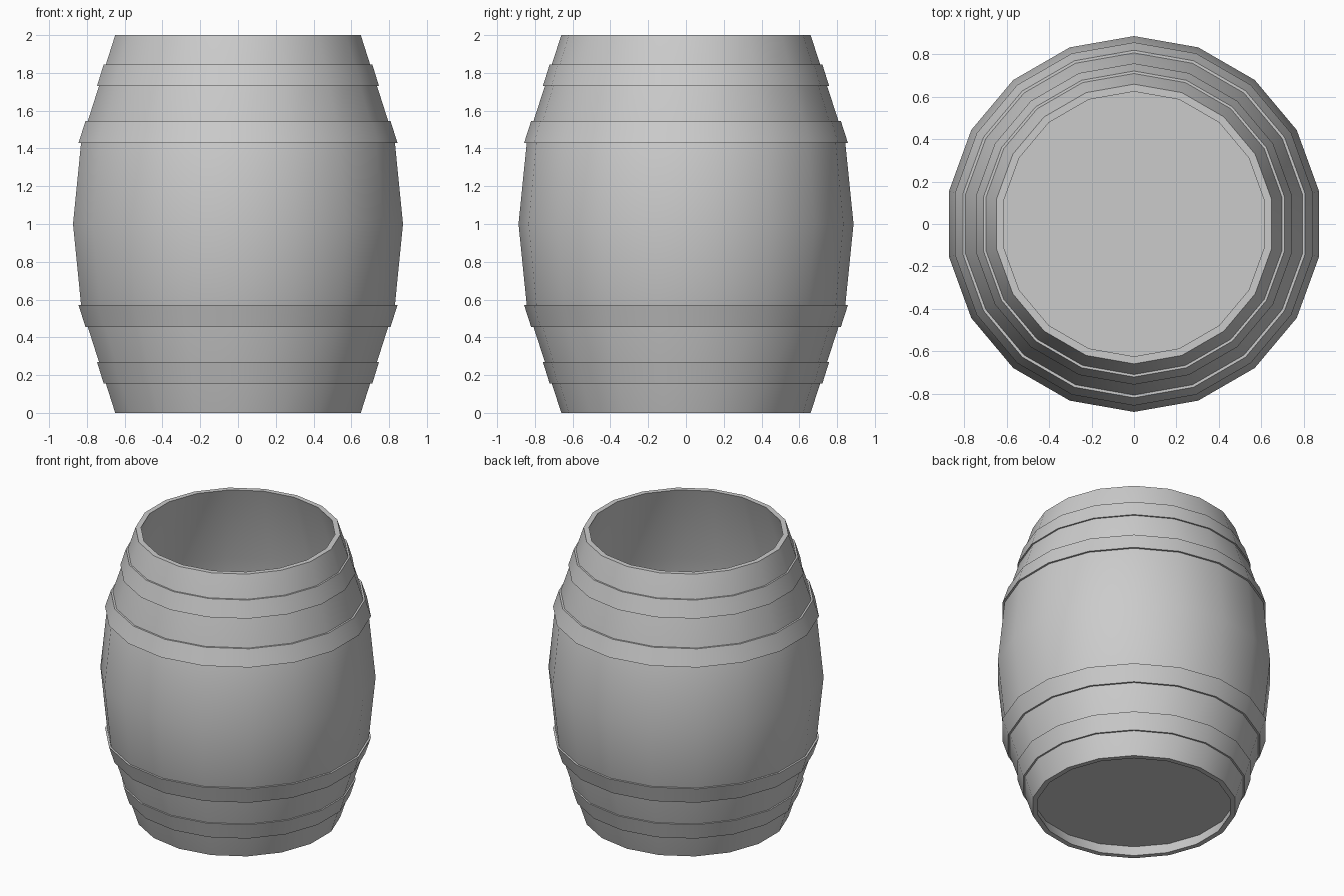
import bpy, bmesh, math

if "Cube" in bpy.data.objects:
    bpy.data.objects.remove(bpy.data.objects["Cube"])

SIDES = 18


def lathe(name, profile):
    """Revolve a closed (radius, z) profile about z, with a corner on the +y axis."""
    bm = bmesh.new()
    rings = []
    for i in range(SIDES):
        a = math.pi / 2 + i * math.tau / SIDES
        rings.append([bm.verts.new((r * math.cos(a), r * math.sin(a), z)) for r, z in profile])
    n = len(profile)
    for i in range(SIDES):
        a, b = rings[i], rings[(i + 1) % SIDES]
        for j in range(n):
            k = (j + 1) % n
            bm.faces.new((a[j], b[j], b[k], a[k]))
    return finish(name, bm)


def finish(name, bm):
    bmesh.ops.recalc_face_normals(bm, faces=bm.faces)
    mesh = bpy.data.meshes.new(name)
    bm.to_mesh(mesh)
    bm.free()
    ob = bpy.data.objects.new(name, mesh)
    bpy.context.collection.objects.link(ob)
    bpy.ops.object.select_all(action='DESELECT')
    ob.select_set(True)
    bpy.context.view_layer.objects.active = ob
    bpy.ops.object.shade_smooth_by_angle(angle=math.radians(30))
    return ob


# Staved wall, open at the top
outer = [(0.66, 0), (0.843, 0.565), (0.887, 1), (0.843, 1.435), (0.66, 2)]
inner = [(r - 0.035, z) for r, z in reversed(outer)]
lathe("barrel_wall", outer + inner)

# Recessed floor
bm = bmesh.new()
bmesh.ops.create_cone(bm, cap_ends=True, segments=SIDES, radius1=0.66, radius2=0.665, depth=0.02)
for v in bm.verts:
    v.co.z += 0.09
# Turn the floor so that its corners line up with the wall
for v in bm.verts:
    a = math.pi / 2 + round((math.atan2(v.co.y, v.co.x) - math.pi / 2) / (math.tau / SIDES)) * math.tau / SIDES
    r = math.hypot(v.co.x, v.co.y)
    v.co.x, v.co.y = r * math.cos(a), r * math.sin(a)
finish("barrel_floor", bm)

# Hoops, mirrored about the middle: narrow radius, far z, wide radius, near z
for label, r1, z1, r2, z2 in (("end", 0.722, 1.845, 0.758, 1.73),
                              ("belly", 0.82, 1.545, 0.857, 1.43)):
    hoop = [(r1, z1), (r2, z2), (r2 - 0.03, z2), (r1 - 0.03, z1)]
    lathe(f"upper_{label}_hoop", hoop)
    lathe(f"lower_{label}_hoop", [(r, 2 - z) for r, z in hoop])
